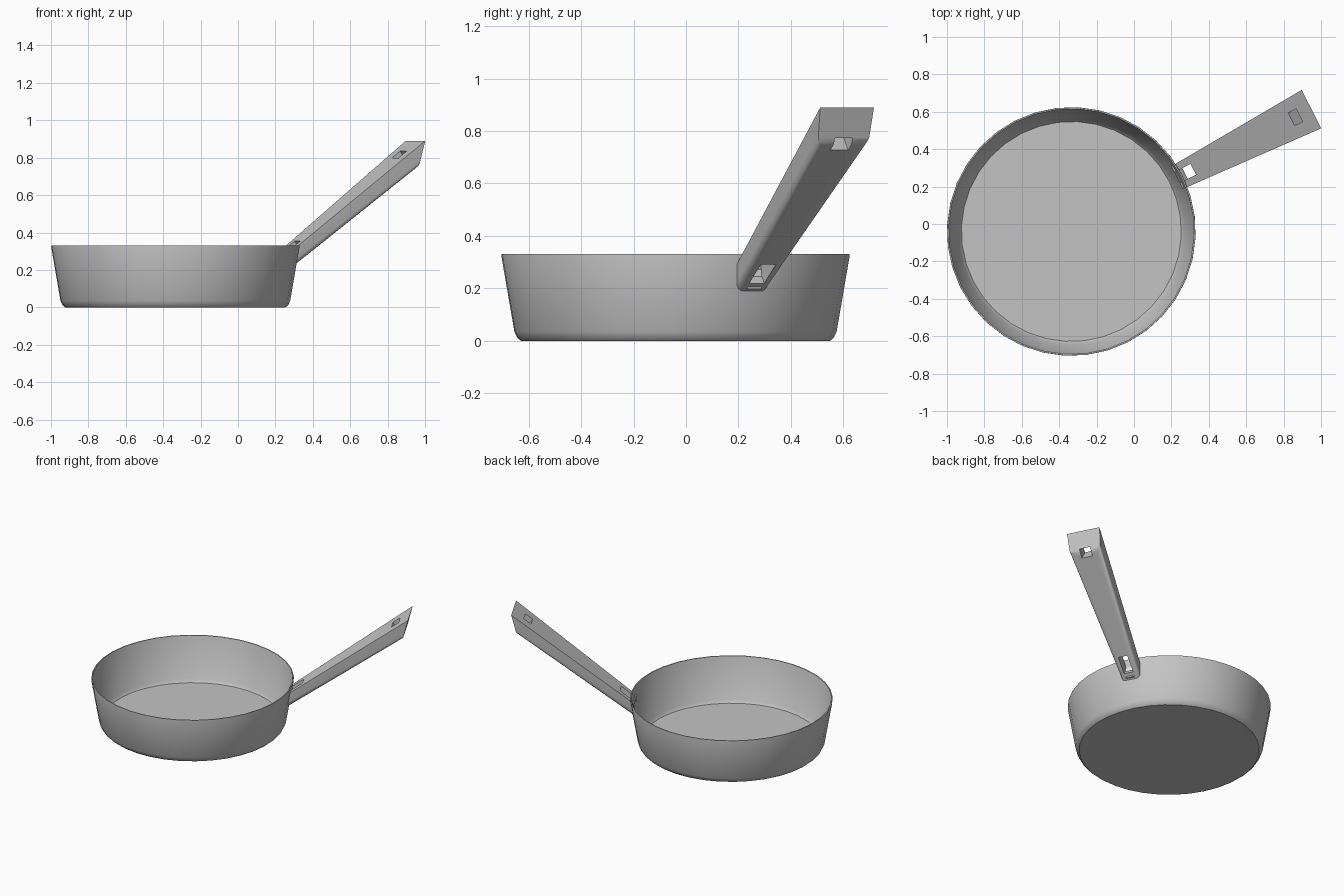
import bpy, bmesh, math
from mathutils import Matrix, Vector

if "Cube" in bpy.data.objects:
    bpy.data.objects.remove(bpy.data.objects["Cube"])


def material(name, rgb):
    m = bpy.data.materials.new(name)
    m.use_nodes = True
    m.diffuse_color = (*rgb, 1)
    m.node_tree.nodes["Principled BSDF"].inputs["Base Color"].default_value = (*rgb, 1)
    return m


steel = material("brushed grey", (0.55, 0.55, 0.55))
white = material("white", (0.95, 0.95, 0.95))

# Pan centre, with local x running along the handle
FRAME = Matrix.Translation((-0.335, -0.04, 0)) @ Matrix.Rotation(math.radians(27), 4, "Z")


def add_object(name, bm, mat):
    bmesh.ops.recalc_face_normals(bm, faces=bm.faces)
    mesh = bpy.data.meshes.new(name)
    bm.to_mesh(mesh)
    bm.free()
    mesh.materials.append(mat)
    ob = bpy.data.objects.new(name, mesh)
    bpy.context.collection.objects.link(ob)
    ob.matrix_world = FRAME
    return ob


def smooth(ob, angle):
    bpy.ops.object.select_all(action="DESELECT")
    ob.select_set(True)
    bpy.context.view_layer.objects.active = ob
    bpy.ops.object.shade_smooth_by_angle(angle=math.radians(angle))


def box(bm, size, matrix):
    bmesh.ops.create_cube(bm, size=1, matrix=matrix @ Matrix.Diagonal((*size, 1)))


# Pan body: lathed thin wall with a slightly dished underside
profile = [(0, 0.014), (0.59, 0), (0.604, 0.012), (0.615, 0.035), (0.665, 0.325),
           (0.664, 0.331), (0.657, 0.331), (0.655, 0.325), (0.605, 0.04), (0.588, 0.02), (0, 0.02)]
bm = bmesh.new()
verts = [bm.verts.new((r, 0, z)) for r, z in profile]
edges = [bm.edges.new(pair) for pair in zip(verts, verts[1:])]
bmesh.ops.spin(bm, geom=verts + edges, cent=(0, 0, 0), axis=(0, 0, 1),
               angle=math.tau, steps=36, use_duplicate=False)
bmesh.ops.remove_doubles(bm, verts=bm.verts, dist=0.0005)
pan = add_object("pan_body", bm, steel)
smooth(pan, 35)

# Handle: tapered bar widening towards its raised end
bm = bmesh.new()
rings = []
for r_top, z_top, w_top, r_low, z_low, w_low in ((0.634, 0.28, 0.068, 0.642, 0.19, 0.062),
                                                 (1.441, 0.89, 0.115, 1.412, 0.755, 0.108)):
    rings.append([bm.verts.new(p) for p in ((r_top, -w_top, z_top), (r_top, w_top, z_top),
                                            (r_low, w_low, z_low), (r_low, -w_low, z_low))])
for i in range(4):
    j = (i + 1) % 4
    bm.faces.new((rings[0][i], rings[0][j], rings[1][j], rings[1][i]))
bm.faces.new(rings[0])
bm.faces.new(rings[1])
# Round the lower long edges and the lower end edge
low = set(rings[0][2:] + rings[1][2:])
lower = [e for e in bm.edges if set(e.verts) <= low and set(e.verts) != set(rings[0][2:])]
bmesh.ops.bevel(bm, geom=lower, offset=0.028, segments=4, profile=0.6, affect="EDGES")
handle = add_object("handle", bm, steel)

# Two slots cut square through the handle
bm = bmesh.new()
tilt = Matrix.Rotation(-math.atan(0.74), 4, "Y")
for r, z, length, width in ((0.708, 0.285, 0.12, 0.064), (1.368, 0.785, 0.06, 0.076)):
    box(bm, (length, width, 0.3), Matrix.Translation((r, 0, z)) @ tilt)
cutter = add_object("slot_cutter", bm, steel)
cutter.hide_render = True
cut = handle.modifiers.new("slots", "BOOLEAN")
cut.object = cutter
cut.solver = "EXACT"
bpy.context.view_layer.update()
cut_mesh = bpy.data.meshes.new_from_object(handle.evaluated_get(bpy.context.evaluated_depsgraph_get()))
handle.modifiers.clear()
handle.data = cut_mesh
bpy.data.objects.remove(cutter)
smooth(handle, 40)

# Small pale tab fixing the handle through the pan wall
bm = bmesh.new()
box(bm, (0.03, 0.06, 0.075), Matrix.Translation((0.648, 0, 0.235)))
tab = add_object("fixing_tab", bm, white)
